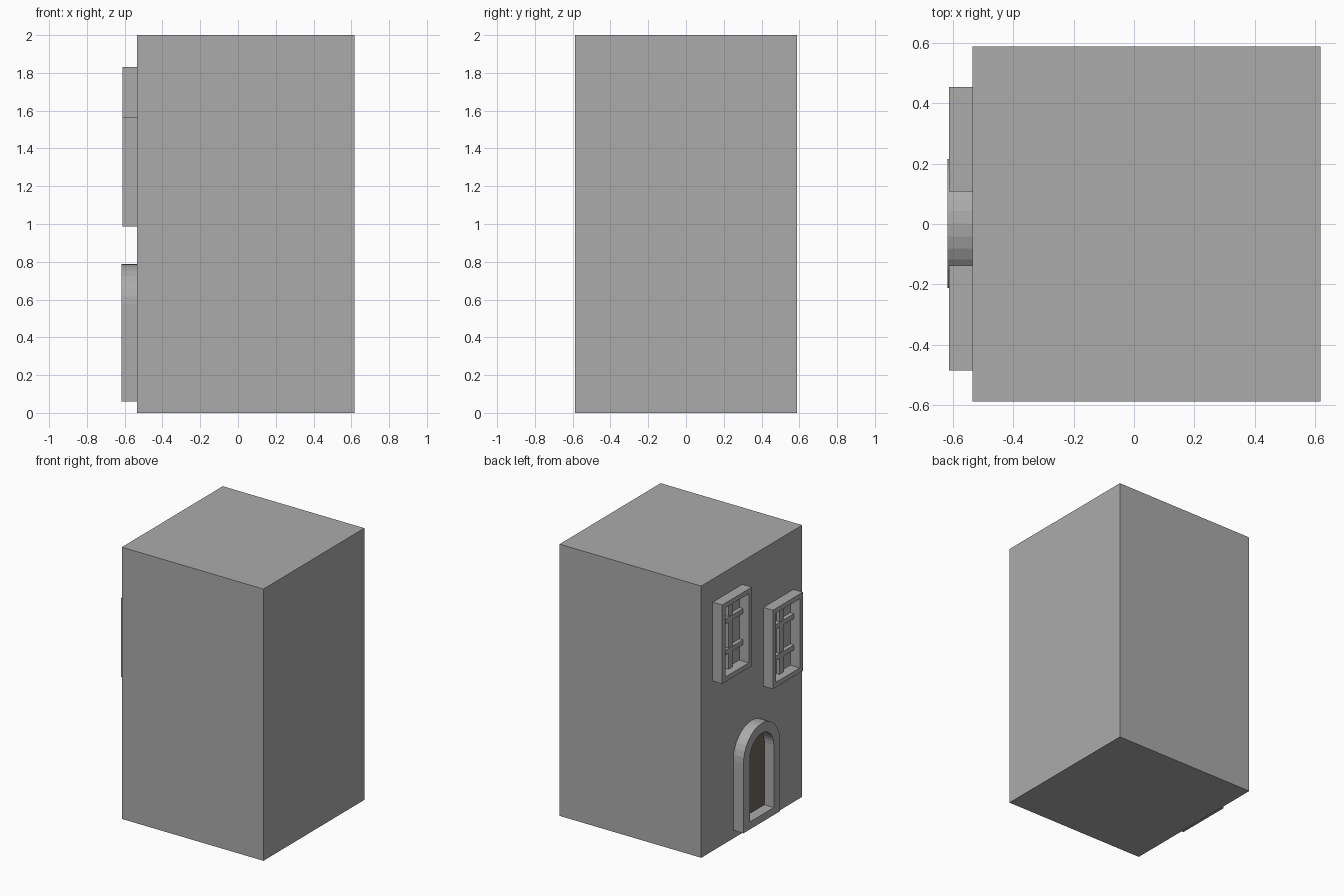
import bpy, bmesh, math

if "Cube" in bpy.data.objects:
    bpy.data.objects.remove(bpy.data.objects["Cube"])

def material(name, col):
    m = bpy.data.materials.new(name)
    m.diffuse_color = (*col, 1)
    m.use_nodes = True
    m.node_tree.nodes["Principled BSDF"].inputs["Base Color"].default_value = m.diffuse_color
    return m

GREY = material("mid_grey", (0.407, 0.407, 0.407))
DARK = material("dark_brown", (0.152, 0.135, 0.113))
WALL = -0.535  # x of the wall carrying the door and windows

def finish(name, bm, mat):
    bmesh.ops.recalc_face_normals(bm, faces=bm.faces)
    me = bpy.data.meshes.new(name)
    bm.to_mesh(me)
    bm.free()
    me.materials.append(mat)
    ob = bpy.data.objects.new(name, me)
    bpy.context.collection.objects.link(ob)
    return ob

def box(name, x, y, z, mat=GREY):
    bm = bmesh.new()
    bmesh.ops.create_cube(bm, size=1)
    for v in bm.verts:
        v.co = [r[0] if c < 0 else r[1] for c, r in zip(v.co, (x, y, z))]
    return finish(name, bm, mat)

def ring(name, outer, inner, x0, x1):
    """Closed frame between two matching (y, z) outlines."""
    bm = bmesh.new()
    loops = [[bm.verts.new((x, y, z)) for y, z in pts]
             for pts, x in ((outer, x0), (inner, x0), (inner, x1), (outer, x1))]
    n = len(outer)
    for k in range(4):
        a, b = loops[k], loops[(k + 1) % 4]
        for i in range(n):
            j = (i + 1) % n
            bm.faces.new((a[i], a[j], b[j], b[i]))
    return finish(name, bm, GREY)

def arch(yc, zc, r, z0, seg=16):
    pts = [(yc + r * math.cos(math.pi * i / seg), zc + r * math.sin(math.pi * i / seg))
           for i in range(seg + 1)]
    return [(yc + r, z0)] + pts + [(yc - r, z0)]

def rect(y0, y1, z0, z1):
    return [(y0, z0), (y1, z0), (y1, z1), (y0, z1)]

# Main block
box("building", (WALL, 0.618), (-0.587, 0.587), (0, 2))

# Arched door frame and dark door panel
ring("door_frame", arch(0.001, 0.575, 0.2135, 0.06),
     arch(0.001, 0.575, 0.14, 0.115), -0.618, WALL)
bm = bmesh.new()
face = bm.faces.new([bm.verts.new((WALL, y, z)) for y, z in arch(0.001, 0.575, 0.14, 0.115)])
ext = bmesh.ops.extrude_face_region(bm, geom=[face])["geom"]
for v in ext:
    if isinstance(v, bmesh.types.BMVert):
        v.co.x -= 0.006
finish("door_panel", bm, DARK)

# Two windows at different heights, each with a mullion and two crossbars
T = 0.036
for side, y0, y1, z0, z1 in (("left", 0.108, 0.453, 1.25, 1.83),
                             ("right", -0.485, -0.137, 0.986, 1.566)):
    ring(f"{side}_window_frame", rect(y0, y1, z0, z1),
         rect(y0 + T, y1 - T, z0 + T, z1 - T), -0.612, WALL)
    yc, zc = (y0 + y1) / 2, (z0 + z1) / 2
    box(f"{side}_window_mullion", (-0.56, WALL), (yc - 0.024, yc + 0.024), (z0 + T, z1 - T))
    for label, s in (("upper", 1), ("lower", -1)):
        z = zc + s * 0.115
        box(f"{side}_window_{label}_bar", (-0.565, WALL), (y0 + T, y1 - T), (z - 0.018, z + 0.018))
